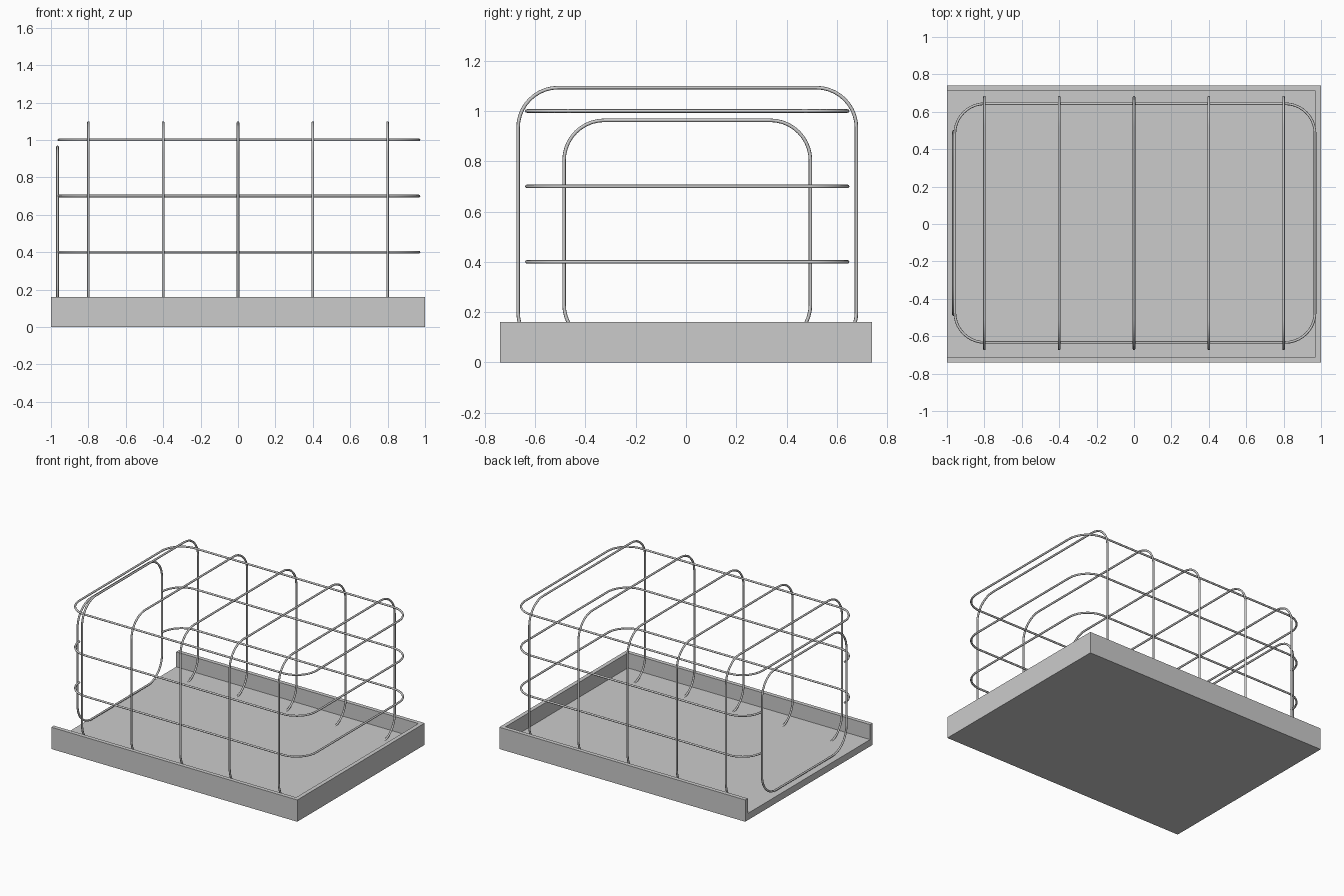
import bpy, bmesh, math

if "Cube" in bpy.data.objects:
    bpy.data.objects.remove(bpy.data.objects["Cube"])

WIRE = 0.007      # wire radius
R = 0.16          # corner radius of every wire loop
OFF = 0.005       # wire cage sits a hair off centre


def rounded_rect(a0, a1, b0, b1, r=R, n=10):
    """Rounded rectangle, counter-clockwise, starting at the lower left corner."""
    pts = []
    corners = [(a0 + r, b0 + r, 180), (a1 - r, b0 + r, 270),
               (a1 - r, b1 - r, 0), (a0 + r, b1 - r, 90)]
    for ca, cb, start in corners:
        for i in range(n + 1):
            t = math.radians(start + 90 * i / n)
            pts.append((ca + r * math.cos(t), cb + r * math.sin(t)))
    return pts


def wire(name, pts, closed=True):
    cu = bpy.data.curves.new(name, 'CURVE')
    cu.dimensions = '3D'
    cu.bevel_depth = WIRE
    cu.bevel_resolution = 2
    cu.use_fill_caps = True
    sp = cu.splines.new('POLY')
    sp.points.add(len(pts) - 1)
    for p, co in zip(sp.points, pts):
        p.co = (*co, 1)
    sp.use_cyclic_u = closed
    ob = bpy.data.objects.new(name, cu)
    bpy.context.collection.objects.link(ob)
    bpy.ops.object.select_all(action='DESELECT')
    ob.select_set(True)
    bpy.context.view_layer.objects.active = ob
    bpy.ops.object.convert(target='MESH')
    bpy.ops.object.shade_smooth_by_angle(angle=math.radians(60))


# Tray: U-shaped rim (open on the left) around a thick floor
L, W, H, T, FLOOR = 1.0, 0.74, 0.16, 0.03, 0.05
bm = bmesh.new()
bot = bm.faces.new([bm.verts.new((x, y, 0)) for x, y in
                    [(-L, -W), (-L, W), (L, W), (L, -W)]])
u_rim = [(-L, -W), (L, -W), (L, W), (-L, W),
         (-L, W - T), (L - T, W - T), (L - T, -W + T), (-L, -W + T)]
top = [bm.verts.new((x, y, H)) for x, y in u_rim]
inner = [bm.verts.new((x, y, FLOOR)) for x, y in u_rim[4:]]
b = bot.verts[:]                       # (-,-) (-,+) (+,+) (+,-)
bm.faces.new([b[0], b[3], top[1], top[0]])
bm.faces.new([b[3], b[2], top[2], top[1]])
bm.faces.new([b[2], b[1], top[3], top[2]])
for quad in ((0, 1, 6, 7), (1, 2, 5, 6), (2, 3, 4, 5)):
    bm.faces.new([top[i] for i in quad])
for i in range(3):
    bm.faces.new([top[4 + i], top[5 + i], inner[i + 1], inner[i]])
bm.faces.new(inner)
bm.faces.new([b[1], b[0], top[0], top[7], inner[3], inner[0], top[4], top[3]])
bmesh.ops.recalc_face_normals(bm, faces=bm.faces)
me = bpy.data.meshes.new("tray")
bm.to_mesh(me)
bm.free()
bpy.context.collection.objects.link(bpy.data.objects.new("tray", me))

# Upright hoops, their lower run sunk into the floor
hoop = rounded_rect(OFF - 0.673, OFF + 0.673, 0.04, 1.093)
for i in range(5):
    wire(f"hoop_{i + 1}", [(-0.8 + 0.4 * i, y, z) for y, z in hoop])

# Horizontal rails: the lower two stop at the door opening, the top one closes
rail = rounded_rect(OFF - 0.963, OFF + 0.963, OFF - 0.638, OFF + 0.638)
for i, z in enumerate((0.4, 0.7, 1.0)):
    wire(f"rail_{i + 1}", [(x, y, z) for x, y in rail], closed=(i == 2))

# Door frame on the open left end
door = rounded_rect(OFF - 0.49, OFF + 0.49, 0.07, 0.963)
wire("door_frame", [(-0.965, y, z) for y, z in door])
